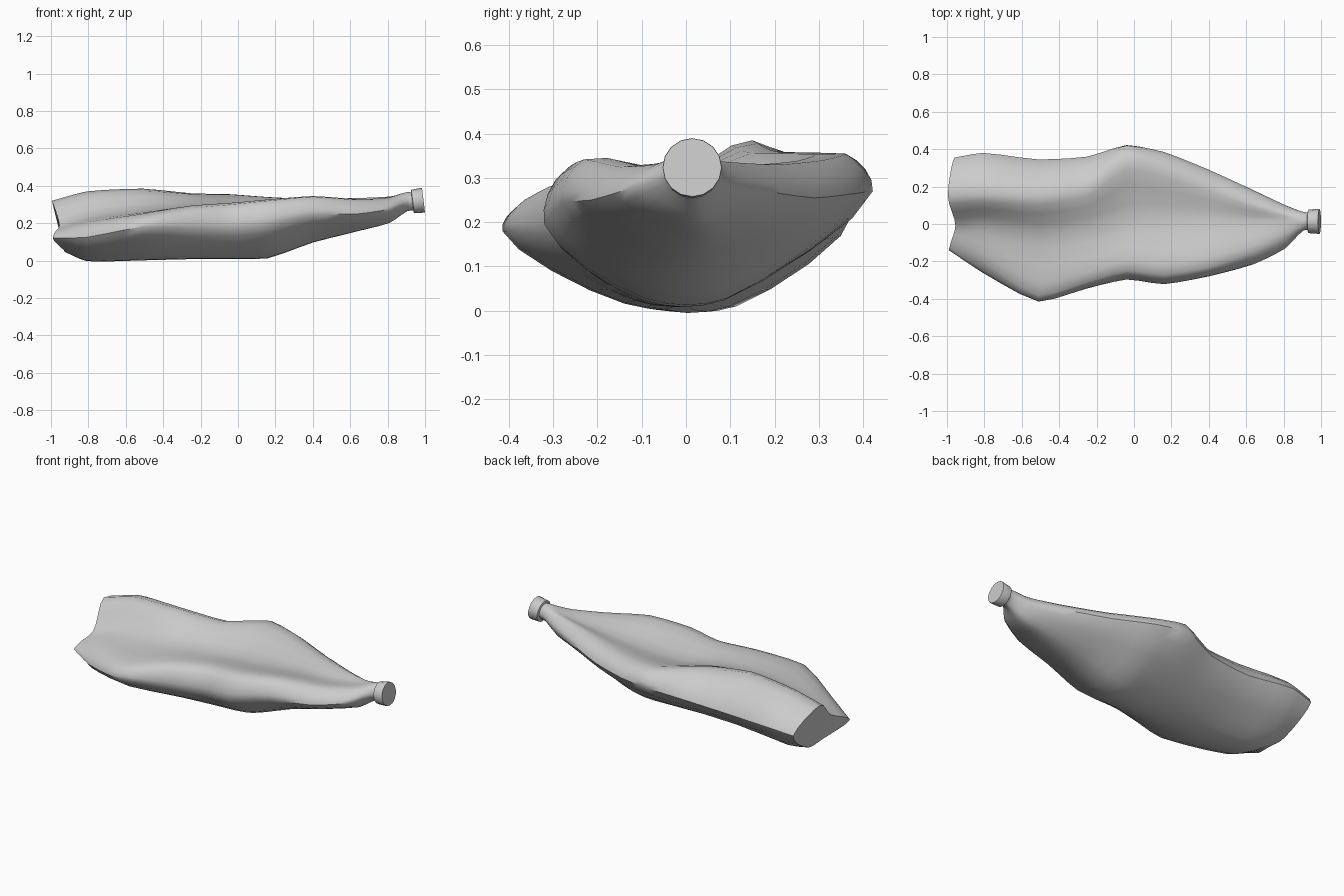
import bpy, bmesh, math
from mathutils import Vector

if "Cube" in bpy.data.objects:
    bpy.data.objects.remove(bpy.data.objects["Cube"])

# Crushed cross-sections: x, then (y, z) of belly, front side, front lip, dent, back ridge, back side
SECTIONS = [
    (-0.81, 0.03, 0.010, -0.26, 0.125, -0.20, 0.19, 0.00, 0.24, 0.16, 0.37, 0.38, 0.225),
    (-0.51, -0.04, 0.016, -0.415, 0.18, -0.38, 0.235, -0.05, 0.275, 0.15, 0.385, 0.345, 0.215),
    (-0.25, -0.03, 0.022, -0.34, 0.17, -0.31, 0.28, -0.03, 0.29, 0.20, 0.36, 0.36, 0.23),
    (-0.04, -0.02, 0.024, -0.295, 0.175, -0.25, 0.30, 0.02, 0.28, 0.36, 0.355, 0.422, 0.27),
    (0.16, 0.00, 0.028, -0.32, 0.195, -0.27, 0.32, 0.03, 0.285, 0.31, 0.34, 0.385, 0.265),
    (0.40, 0.00, 0.108, -0.28, 0.245, -0.23, 0.342, 0.03, 0.30, 0.21, 0.33, 0.29, 0.255),
    (0.64, 0.01, 0.165, -0.215, 0.25, -0.15, 0.325, 0.02, 0.312, 0.11, 0.335, 0.18, 0.27),
    (0.81, 0.015, 0.207, -0.13, 0.275, -0.07, 0.33, 0.02, 0.34, 0.06, 0.34, 0.10, 0.285),
]
# Crumpled base rim, same point order
BASE = [(-0.93, 0.10, 0.055), (-0.99, -0.14, 0.12), (-0.98, -0.10, 0.15),
        (-0.955, -0.01, 0.19), (-0.995, 0.15, 0.32), (-0.96, 0.355, 0.205)]


def widen_belly(ring):
    """Flatten the belly by splitting its key point in two."""
    b, front, back = ring[0], ring[1], ring[5]
    half = Vector((0, 0.13 * (back.y - front.y), 0))
    return [b + half, b - half] + ring[1:]


def spline(p0, p1, p2, p3, u):
    """Centripetal Catmull-Rom point between p1 and p2."""
    t0 = 0.0
    t1 = t0 + max((p1 - p0).length, 1e-4) ** 0.5
    t2 = t1 + max((p2 - p1).length, 1e-4) ** 0.5
    t3 = t2 + max((p3 - p2).length, 1e-4) ** 0.5
    t = t1 + u * (t2 - t1)
    a1 = p0.lerp(p1, (t - t0) / (t1 - t0))
    a2 = p1.lerp(p2, (t - t1) / (t2 - t1))
    a3 = p2.lerp(p3, (t - t2) / (t3 - t2))
    b1 = a1.lerp(a2, (t - t0) / (t2 - t0))
    b2 = a2.lerp(a3, (t - t1) / (t3 - t1))
    return b1.lerp(b2, (t - t1) / (t2 - t1))


def refine(pts, steps, closed, roundness=1.0):
    n, out = len(pts), []
    for i in range(n if closed else n - 1):
        if closed:
            q = [pts[(i + k) % n] for k in (-1, 0, 1, 2)]
        else:
            a, b = pts[i], pts[i + 1]
            q = [pts[i - 1] if i else a * 2 - b, a, b,
                 pts[i + 2] if i + 2 < n else b * 2 - a]
        for s in range(steps):
            out.append(q[1].lerp(q[2], s / steps).lerp(spline(*q, s / steps), roundness))
    return out if closed else out + [pts[-1]]


def loft(name, rings):
    bm = bmesh.new()
    vr = [[bm.verts.new(p) for p in r] for r in rings]
    n = len(vr[0])
    for a, b in zip(vr, vr[1:]):
        for i in range(n):
            bm.faces.new((a[i], a[(i + 1) % n], b[(i + 1) % n], b[i]))
    ends = [bm.faces.new(vr[0]), bm.faces.new(vr[-1])]
    bmesh.ops.triangulate(bm, faces=ends)
    bmesh.ops.recalc_face_normals(bm, faces=bm.faces)
    me = bpy.data.meshes.new(name)
    bm.to_mesh(me)
    bm.free()
    ob = bpy.data.objects.new(name, me)
    bpy.context.collection.objects.link(ob)
    bpy.context.view_layer.objects.active = ob
    ob.select_set(True)
    bpy.ops.object.shade_smooth_by_angle(angle=math.radians(45))
    ob.select_set(False)
    return ob


# Body: rails run through the section key points, each ring is then rounded
keys = [[Vector(p) for p in BASE]]
for s in SECTIONS:
    keys.append([Vector((s[0], s[i], s[i + 1])) for i in range(1, 13, 2)])
for x, r in ((0.905, 0.05), (0.945, 0.045)):
    keys.append([Vector((x, 0.015 + r * math.sin(math.radians(a)),
                         0.317 - r * math.cos(math.radians(a))))
                 for a in (0, -80, -130, 180, 130, 80)])
keys = [widen_belly(k) for k in keys]
rails = [refine([k[i] for k in keys], 3, False, 0.55) for i in range(7)]
loft("bottle_body", [refine(list(r), 4, True, 0.95) for r in zip(*rails)])

# Cap: short tilted disc with a slight lip bevel
tilt = math.radians(7)
axis = Vector((math.cos(tilt), 0, math.sin(tilt)))
up = Vector((-math.sin(tilt), 0, math.cos(tilt)))
side = Vector((0, 1, 0))
centre = Vector((0.962, 0.014, 0.32))
rings = []
for d, r in ((-0.030, 0.060), (-0.028, 0.063), (0.028, 0.067), (0.030, 0.066)):
    rings.append([centre + axis * d + (side * math.cos(a) + up * math.sin(a)) * r
                  for a in (2 * math.pi * i / 16 for i in range(16))])
loft("bottle_cap", rings)
